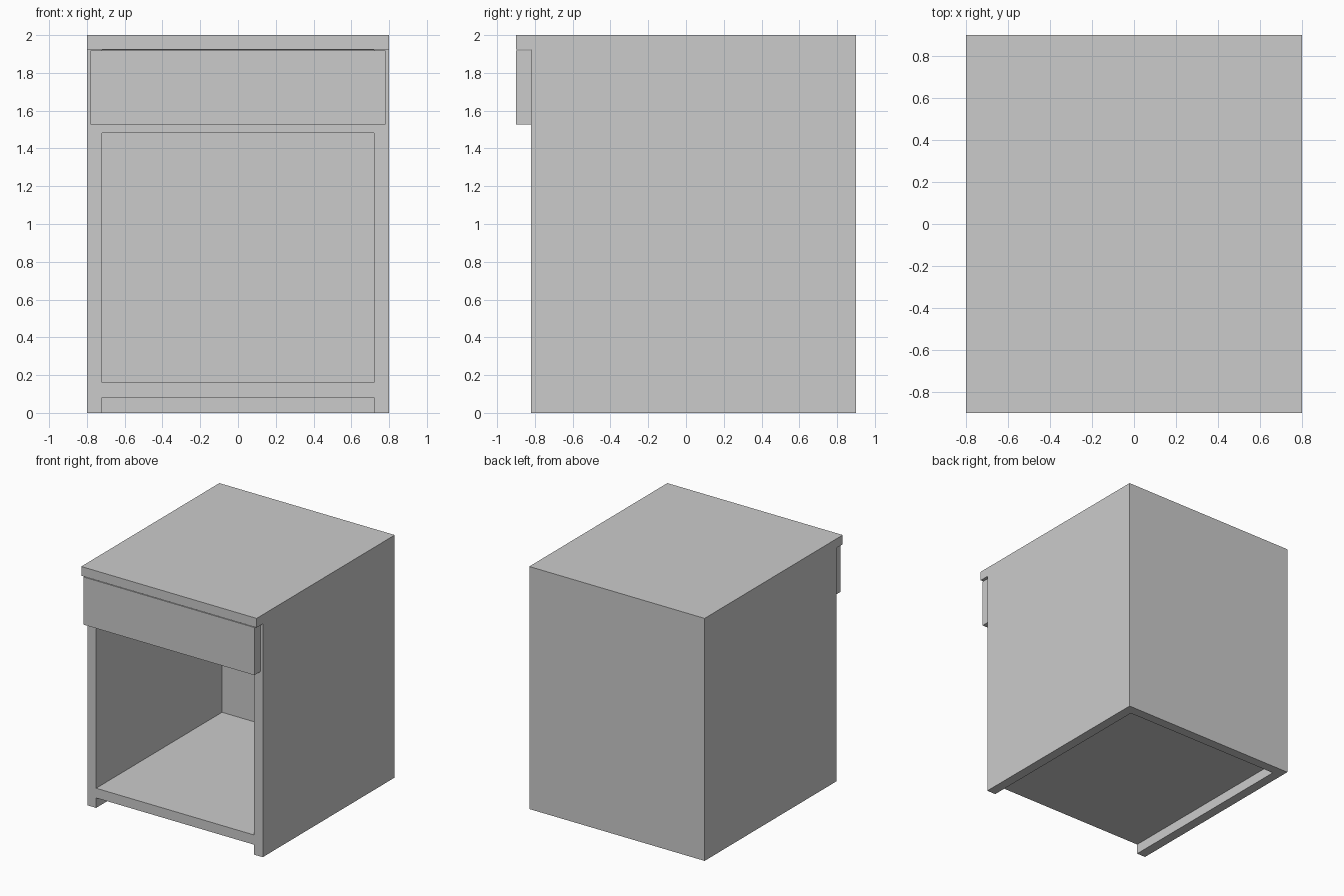
import bpy, bmesh

if "Cube" in bpy.data.objects:
    bpy.data.objects.remove(bpy.data.objects["Cube"])

T = 0.08            # panel thickness
W = 0.8             # half width
FRONT, BACK = -0.82, 0.9


def prism(name, profile, half_width):
    """Extrude a closed (y, z) profile symmetrically along x."""
    bm = bmesh.new()
    face = bm.faces.new([bm.verts.new((-half_width, y, z)) for y, z in profile])
    ext = bmesh.ops.extrude_face_region(bm, geom=[face])
    verts = [v for v in ext["geom"] if isinstance(v, bmesh.types.BMVert)]
    bmesh.ops.translate(bm, verts=verts, vec=(2 * half_width, 0, 0))
    bmesh.ops.recalc_face_normals(bm, faces=bm.faces)
    mesh = bpy.data.meshes.new(name)
    bm.to_mesh(mesh)
    bm.free()
    obj = bpy.data.objects.new(name, mesh)
    bpy.context.collection.objects.link(obj)
    return obj


def block(name, half_width, y0, y1, z0, z1):
    return prism(name, [(y0, z0), (y1, z0), (y1, z1), (y0, z1)], half_width)


def cut(target, cutter):
    """Subtract the cutter, then discard it."""
    cutter.hide_render = True
    mod = target.modifiers.new("cut", 'BOOLEAN')
    mod.operation = 'DIFFERENCE'
    mod.solver = 'EXACT'
    mod.object = cutter
    bpy.context.view_layer.objects.active = target
    bpy.ops.object.modifier_apply(modifier=mod.name)
    bpy.data.objects.remove(cutter)


# Cabinet: side profile with the top overhanging the front
cabinet = prism("cabinet", [(FRONT, 0), (BACK, 0), (BACK, 2), (-0.9, 2),
                            (-0.9, 1.924), (FRONT, 1.924)], W)

# Open spaces: under the floor, the main compartment, the drawer bay
for label, z0, z1 in (("underside", -0.2, 0.082),
                      ("compartment", 0.162, 1.483),
                      ("drawer_bay", 1.563, 1.92)):
    cut(cabinet, block(label + "_cutter", W - T, -1.2, BACK - T, z0, z1)
        if label != "drawer_bay" else
        block(label + "_cutter", W - T, FRONT - 0.05, BACK - T, z0, z1))

# Drawer front, mounted on the face of the cabinet under the overhang
block("drawer_front", 0.78, -0.9, FRONT, 1.526, 1.919)
